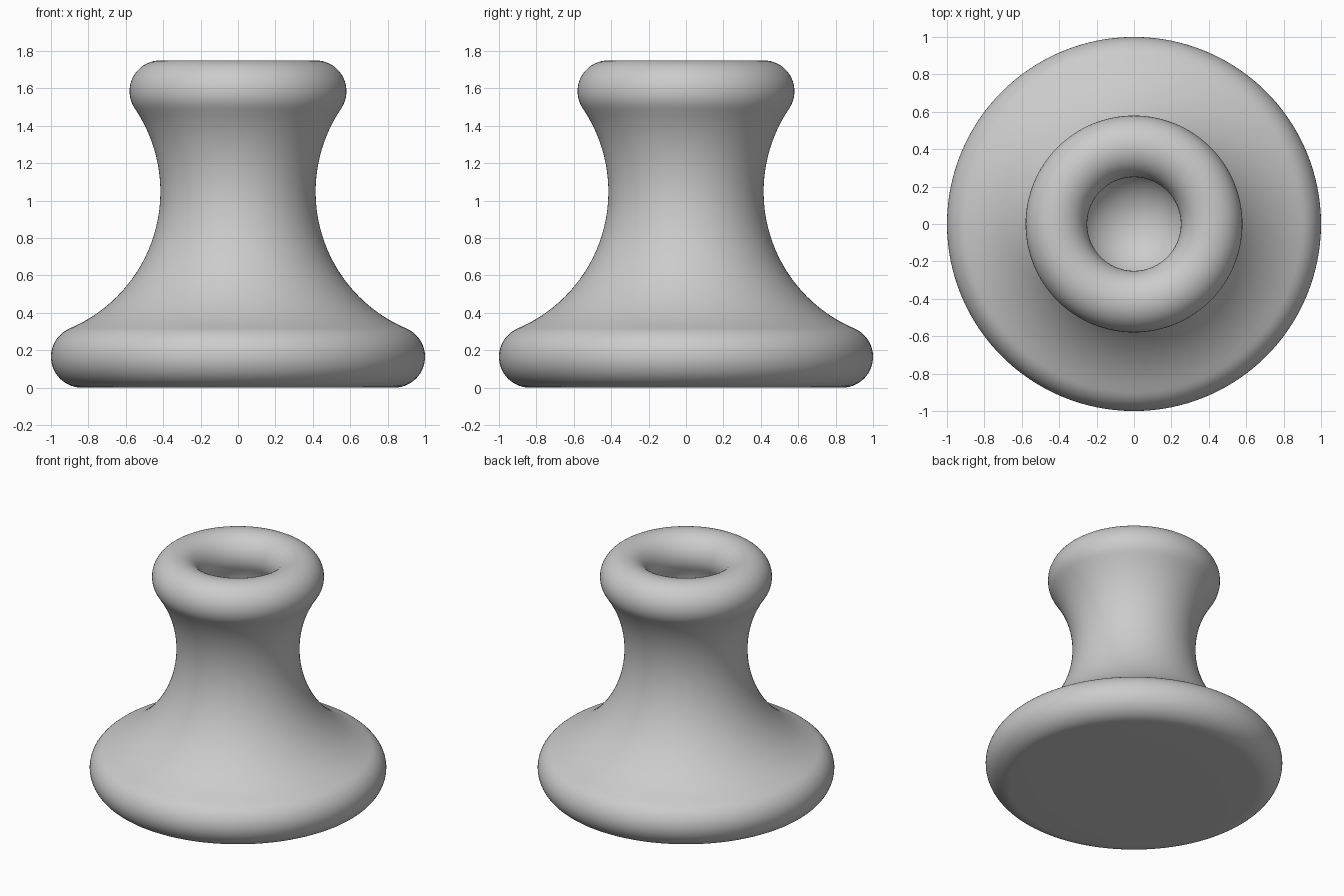
import bpy
import bmesh
from math import atan2, cos, sin, sqrt, pi
from mathutils import Vector, Matrix

cube = bpy.data.objects.get("Cube")
if cube:
    bpy.data.objects.remove(cube, do_unlink=True)

# One plain grey material
grey = bpy.data.materials.new("plain grey")
grey.use_nodes = True
colour = (0.6, 0.6, 0.6, 1)
grey.diffuse_color = colour
grey.node_tree.nodes["Principled BSDF"].inputs["Base Color"].default_value = colour

# Circles that meet tangentially along the profile: (radius, height) centres
TUBE, NECK, BOWL = 0.165, 0.793, 0.3
foot = Vector((0.835, TUBE))
lip = Vector((0.415, 1.585))
neck = Vector((lip.x + NECK, 1.0475))
bowl = Vector((0, lip.y - sqrt((BOWL + TUBE) ** 2 - lip.x ** 2)))


def heading(a, b):
    return atan2(b.y - a.y, b.x - a.x)


def arc(centre, radius, start, end, steps):
    angles = [start + (end - start) * i / steps for i in range(steps + 1)]
    return [centre + radius * Vector((cos(a), sin(a))) for a in angles]


# Profile from the underside centre, up the outside and down into the hollow
to_neck = heading(foot, neck)
neck_to_lip = heading(neck, lip)
profile = [Vector((0, 0)), Vector((foot.x / 2, 0))]
profile += arc(foot, TUBE, -pi / 2, to_neck, 24)
profile += arc(neck, NECK, to_neck + pi, neck_to_lip, 32)[1:]
profile += arc(lip, TUBE, neck_to_lip - pi, heading(lip, bowl) + 2 * pi, 32)[1:]
profile += arc(bowl, BOWL, heading(bowl, lip), -pi / 2, 20)[1:]

# Turn the profile around the upright axis
bm = bmesh.new()
verts = [bm.verts.new((p.x, 0, p.y)) for p in profile]
edges = [bm.edges.new(pair) for pair in zip(verts, verts[1:])]
bmesh.ops.spin(bm, geom=verts + edges, cent=(0, 0, 0), axis=(0, 0, 1),
               angle=2 * pi, steps=128, use_duplicate=False)
bmesh.ops.remove_doubles(bm, verts=bm.verts, dist=0.0001)
bmesh.ops.recalc_face_normals(bm, faces=bm.faces)

mesh = bpy.data.meshes.new("turned_pedestal")
bm.to_mesh(mesh)
bm.free()
mesh.materials.append(grey)
pedestal = bpy.data.objects.new("turned_pedestal", mesh)
bpy.context.collection.objects.link(pedestal)

# Smooth shading
bpy.ops.object.select_all(action='DESELECT')
pedestal.select_set(True)
bpy.context.view_layer.objects.active = pedestal
bpy.ops.object.shade_smooth_by_angle()
